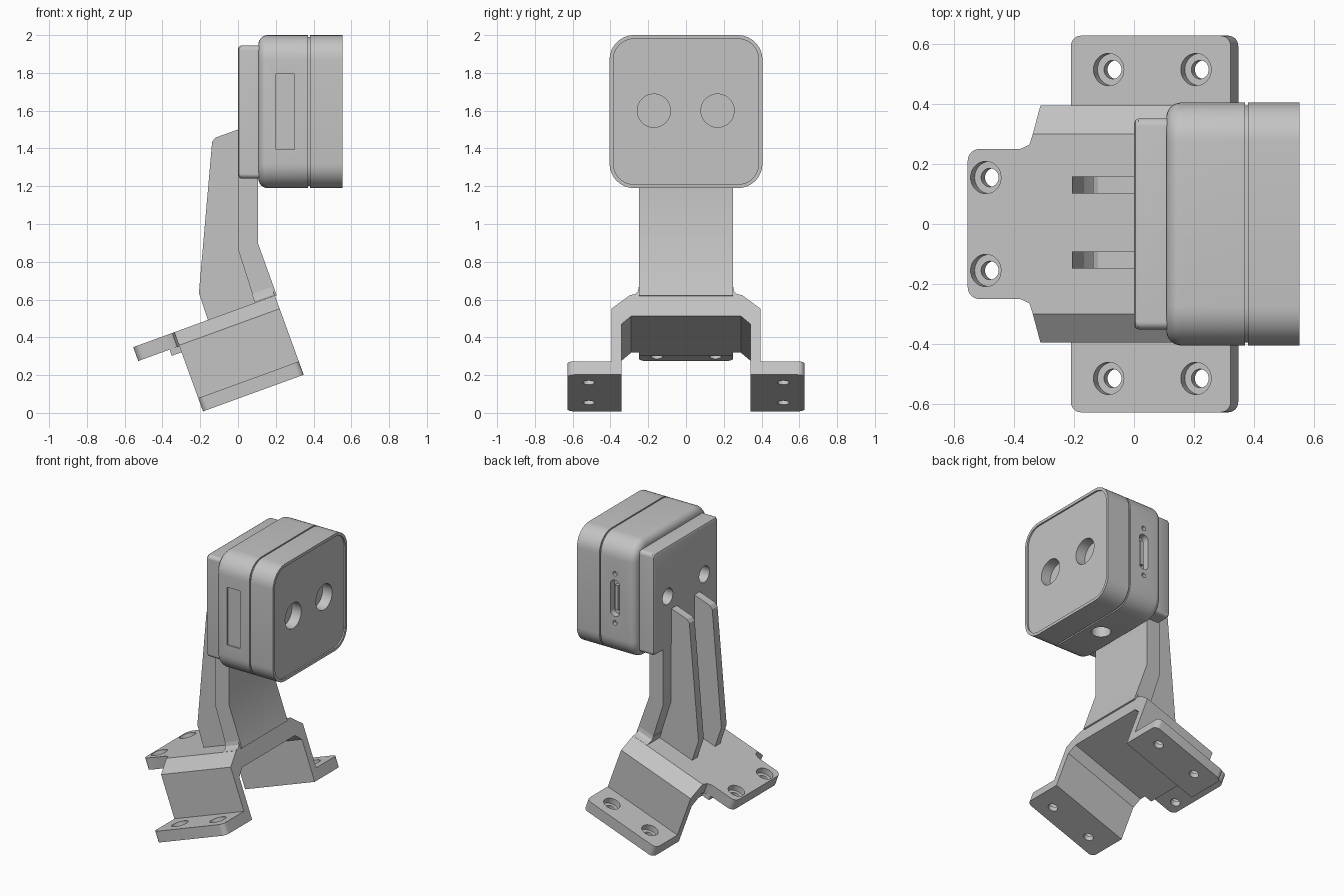
import bpy, bmesh
from math import sin, cos, pi, radians
from mathutils import Vector

if "Cube" in bpy.data.objects:
    bpy.data.objects.remove(bpy.data.objects["Cube"], do_unlink=True)

GREY = (0.55, 0.55, 0.55, 1)
grey = bpy.data.materials.new("plain_grey")
grey.use_nodes = True
grey.diffuse_color = GREY
grey.node_tree.nodes["Principled BSDF"].inputs["Base Color"].default_value = GREY

TILT = radians(20)


# Placements: two profile coordinates plus a height along the extrusion
def tilted(u, y, v):
    return Vector((-0.185 + u * cos(TILT) - v * sin(TILT), y,
                   0.008 + u * sin(TILT) + v * cos(TILT)))


def tilted_section(y, v, u):
    return tilted(u, y, v)


def along_x(y, z, x):
    return Vector((x, y, z))


def along_y(x, z, y):
    return Vector((x, y, z))


def along_z(x, y, z):
    return Vector((x, y, z))


# Profiles
def circle(a, b, r, n=32):
    return [(a + r * cos(2 * pi * i / n), b + r * sin(2 * pi * i / n)) for i in range(n)]


def rounded(points, radii, n=8):
    out = []
    for i, (p, r) in enumerate(zip(points, radii)):
        p = Vector(p)
        if r == 0:
            out.append(tuple(p))
            continue
        before = (Vector(points[i - 1]) - p).normalized()
        after = (Vector(points[(i + 1) % len(points)]) - p).normalized()
        for k in range(n + 1):
            t = pi / 2 * k / n
            out.append(tuple(p + before * r * (1 - sin(t)) + after * r * (1 - cos(t))))
    return out


def rectangle(a, b, half_a, half_b, r=0.0):
    corners = [(a - half_a, b - half_b), (a + half_a, b - half_b),
               (a + half_a, b + half_b), (a - half_a, b + half_b)]
    return rounded(corners, [r] * 4)


def mirrored(points):
    return points + [(-a, b) for a, b in reversed(points)]


# Solids
def loft(name, layers, place):
    bm = bmesh.new()
    rings = [[bm.verts.new(place(a, b, c)) for a, b in pts] for pts, c in layers]
    bm.faces.new(rings[0])
    bm.faces.new(rings[-1])
    n = len(rings[0])
    for low, high in zip(rings, rings[1:]):
        for i in range(n):
            j = (i + 1) % n
            bm.faces.new((low[i], low[j], high[j], high[i]))
    bmesh.ops.recalc_face_normals(bm, faces=bm.faces)
    mesh = bpy.data.meshes.new(name)
    bm.to_mesh(mesh)
    bm.free()
    mesh.materials.append(grey)
    obj = bpy.data.objects.new(name, mesh)
    bpy.context.collection.objects.link(obj)
    return obj


def prism(name, pts, low, high, place):
    return loft(name, [(pts, low), (pts, high)], place)


def activate(obj):
    bpy.ops.object.select_all(action="DESELECT")
    obj.select_set(True)
    bpy.context.view_layer.objects.active = obj


def cut(obj, cutter):
    cutter.hide_render = True
    mod = obj.modifiers.new("cut", "BOOLEAN")
    mod.operation, mod.solver, mod.object = "DIFFERENCE", "EXACT", cutter
    activate(obj)
    bpy.ops.object.modifier_apply(modifier=mod.name)
    bpy.data.objects.remove(cutter, do_unlink=True)


def screw_hole(obj, u, y, top, bottom):
    step = top - 0.04
    wide, narrow = circle(u, y, 0.054), circle(u, y, 0.031)
    cut(obj, loft("screw_cutter", [(wide, top + 0.02), (wide, step), (narrow, step),
                                   (narrow, bottom - 0.02)], tilted))


# Tilted arch of the bracket
ARCH_LENGTH, ARCH_TOP = 0.567, 0.446
prism("bracket_arch", mirrored([(0.395, 0), (0.395, 0.372), (0.30, ARCH_TOP)])[:3]
      + [(-0.30, ARCH_TOP), (-0.395, 0.372), (-0.395, 0), (-0.342, 0), (-0.342, 0.285),
         (-0.29, 0.331), (0.29, 0.331), (0.342, 0.285), (0.342, 0)],
      0, ARCH_LENGTH, tilted_section)

# Feet with countersunk screw holes
for side, label in ((1, "left"), (-1, "right")):
    outline = rounded([(0, side * 0.342), (ARCH_LENGTH, side * 0.342),
                       (ARCH_LENGTH, side * 0.628), (0, side * 0.628)],
                      [0, 0, 0.035, 0.035])
    foot = prism(label + "_foot", outline, 0, 0.075, tilted)
    for u in (0.134, 0.444):
        screw_hole(foot, u, side * 0.515, 0.075, 0)

# Rear tab, with the step under it
tab = prism("rear_tab", rounded(
    [(0, -0.30), (-0.012, -0.265), (-0.045, -0.25), (-0.231, -0.25),
     (-0.231, 0.25), (-0.045, 0.25), (-0.012, 0.265), (0, 0.30)],
    [0, 0, 0, 0.04, 0.04, 0, 0, 0]), 0.368, ARCH_TOP, tilted)
for y in (-0.155, 0.155):
    screw_hole(tab, -0.167, y, ARCH_TOP, 0.368)
prism("tab_step", rectangle(-0.027, 0, 0.028, 0.25), 0.333, 0.38, tilted)

# Bent neck and its flared root
prism("neck", [(0.205, 0.622), (0.105, 0.90), (0.105, 1.30), (0.002, 1.30),
               (0.002, 0.86), (0.092, 0.58)], -0.25, 0.25, along_y)
prism("neck_root", mirrored([(0.30, 0.44), (0.30, 0.447), (0.27, 0.455), (0.255, 0.47),
                             (0.25, 0.495)]), 0.455, 0.566, tilted_section)

# Stiffening ribs
for y, label in ((0.13, "left"), (-0.12, "right")):
    prism(label + "_rib", [(0.02, 1.505), (0, 1.5), (-0.12, 1.457), (-0.137, 1.435),
                           (-0.207, 0.635), (-0.155, 0.48), (0.11, 0.575), (0.02, 0.86)],
          y - 0.029, y + 0.029, along_y)

# Mounting plate behind the housing
plate = loft("mounting_plate",
             [(rectangle(0, 1.593, 0.352 - inset, 0.352 - inset, 0.025), x)
              for x, inset in ((0, 0.015), (0.005, 0.005), (0.015, 0), (0.11, 0))], along_x)
for y in (-0.2, 0.2):
    cut(plate, prism("bolt_cutter", circle(y, 1.6, 0.056), -0.05, 0.2, along_x))

# Rounded housing with a seam and a recessed face
MID, HALF = 1.595, 0.405
steps = [(0.108 + 0.05 * (1 - cos(t)), 0.05 * (1 - sin(t)))
         for t in [pi / 2 * k / 8 for k in range(9)]]
steps += [(0.37, 0), (0.37, 0.01), (0.38, 0.01), (0.38, 0),
          (0.552, 0), (0.552, 0.02), (0.542, 0.02)]
housing = loft("housing", [(rectangle(0, MID, HALF - s, HALF - s, 0.13 - s), x)
                           for x, s in steps], along_x)

# Lens wells, bottom socket, side port and side recess
for y in (-0.17, 0.167):
    cut(housing, prism("lens_cutter", circle(y, 1.6, 0.088, 48), 0.47, 0.6, along_x))
cut(housing, prism("socket_cutter", circle(0.27, 0, 0.062), 1.1, 1.26, along_z))
cut(housing, prism("port_cutter", rectangle(0.26, MID, 0.036, 0.125, 0.034),
                   0.36, 0.5, along_y))
for dz in (-0.17, 0.17):
    cut(housing, prism("port_screw_cutter", circle(0.26, MID + dz, 0.016, 16),
                       0.38, 0.5, along_y))
cut(housing, prism("recess_cutter", rectangle(0.25, MID, 0.05, 0.2), -0.5, -0.397, along_y))
prism("port_tongue", rectangle(0.26, MID, 0.012, 0.085), 0.355, 0.39, along_y)

for obj in list(bpy.context.collection.objects):
    if obj.type == "MESH" and grey.name in obj.data.materials:
        activate(obj)
        bpy.ops.object.shade_smooth_by_angle(angle=radians(30))
